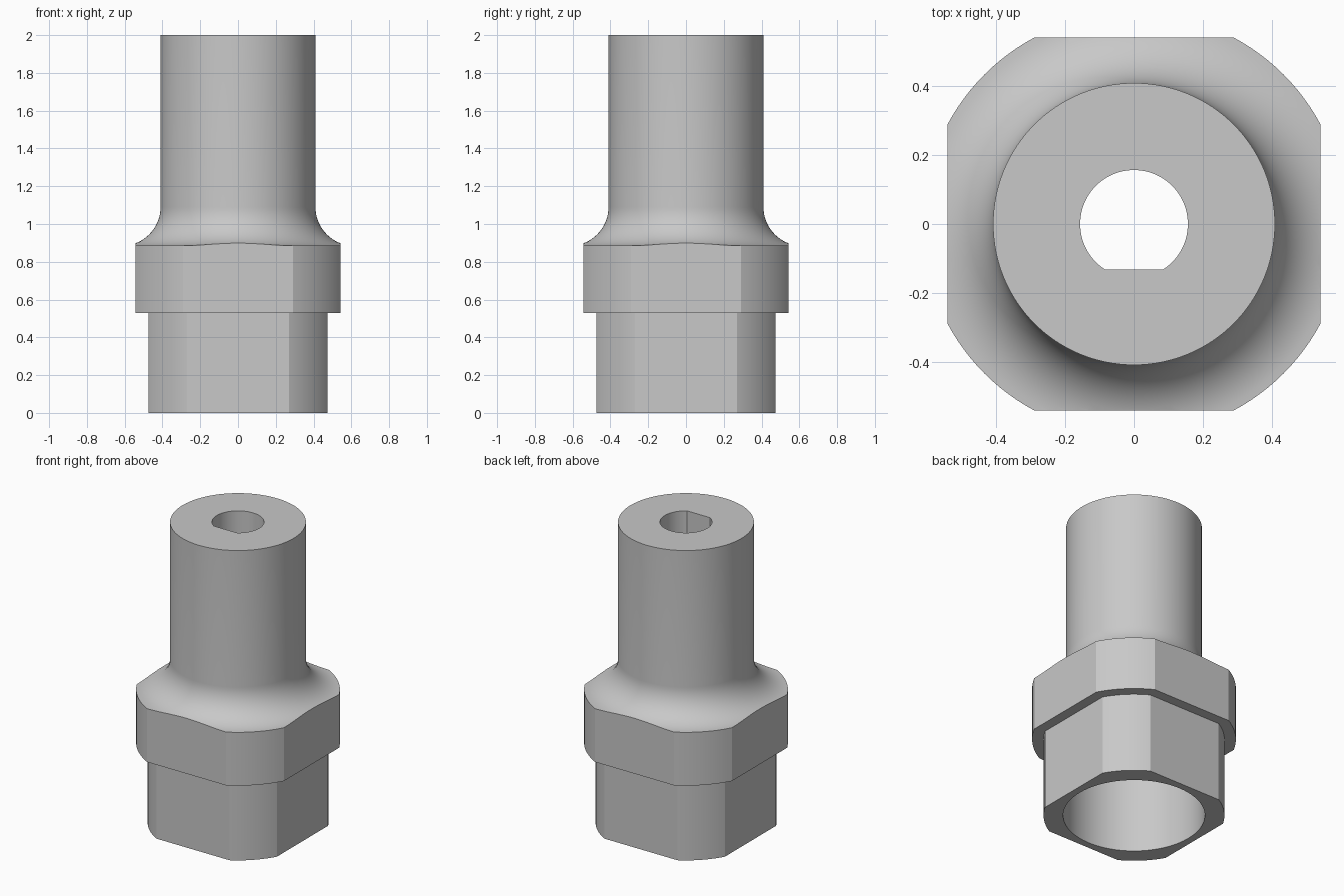
import bpy, bmesh
from math import cos, sin, pi, sqrt, asin

SEGMENTS = 128

cube = bpy.data.objects.get("Cube")
if cube:
    bpy.data.objects.remove(cube, do_unlink=True)

grey = bpy.data.materials.new("plain grey")
grey.use_nodes = True
colour = (0.58, 0.58, 0.58, 1)
grey.diffuse_color = colour
grey.node_tree.nodes["Principled BSDF"].inputs["Base Color"].default_value = colour


def make_object(name, bm):
    bmesh.ops.recalc_face_normals(bm, faces=bm.faces)
    mesh = bpy.data.meshes.new(name)
    bm.to_mesh(mesh)
    bm.free()
    mesh.materials.append(grey)
    obj = bpy.data.objects.new(name, mesh)
    bpy.context.collection.objects.link(obj)
    return obj


def lathe(name, profile):
    """Solid of revolution from (radius, height) pairs, capped at both ends."""
    bm = bmesh.new()
    rings = [[bm.verts.new((r * cos(2 * pi * i / SEGMENTS), r * sin(2 * pi * i / SEGMENTS), z))
              for i in range(SEGMENTS)] for r, z in profile]
    for low, high in zip(rings, rings[1:]):
        for i in range(SEGMENTS):
            j = (i + 1) % SEGMENTS
            bm.faces.new((low[i], low[j], high[j], high[i]))
    bm.faces.new(rings[0][::-1])
    bm.faces.new(rings[-1])
    return make_object(name, bm)


def prism(name, outline, z0, z1):
    """Straight extrusion of an (x, y) outline."""
    bm = bmesh.new()
    base = bm.faces.new([bm.verts.new((x, y, z0)) for x, y in outline])
    top = bmesh.ops.extrude_face_region(bm, geom=[base])["geom"]
    for v in top:
        if isinstance(v, bmesh.types.BMVert):
            v.co.z = z1
    return make_object(name, bm)


def combine(body, tool, operation):
    mod = body.modifiers.new(operation, 'BOOLEAN')
    mod.operation = operation
    mod.solver = 'EXACT'
    mod.object = tool
    bpy.context.view_layer.objects.active = body
    bpy.ops.object.modifier_apply(modifier=mod.name)
    bpy.data.objects.remove(tool, do_unlink=True)


def square(half):
    return [(-half, -half), (half, -half), (half, half), (-half, half)]


# Round shaft flaring through a concave fillet into the collar
fillet = 0.205
collar_r, collar_top = 0.615, 0.885
flare = [(collar_r - fillet * sin(pi / 2 * i / 16),
          collar_top + fillet * (1 - cos(pi / 2 * i / 16))) for i in range(17)]
body = lathe("coupler_body", [(collar_r, 0.53)] + flare + [(0.41, 2.0)])
combine(body, prism("collar_flats", square(0.542), -0.5, 2.5), 'INTERSECT')

# Narrower lower socket with four flats
socket = lathe("socket", [(0.546, 0), (0.546, 0.7)])
combine(socket, prism("socket_flats", square(0.475), -0.5, 2.5), 'INTERSECT')
combine(body, socket, 'UNION')

# Wide round bore from below
combine(body, lathe("bore", [(0.428, -0.2), (0.428, 0.53)]), 'DIFFERENCE')

# D-shaped shaft hole with its flat at the front
hole_r, flat_y = 0.157, -0.132
start = -asin(-flat_y / hole_r)
span = pi - 2 * start
arc = [start + span * i / 72 for i in range(73)]
d_outline = [(hole_r * cos(a), hole_r * sin(a)) for a in arc]
combine(body, prism("shaft_hole", d_outline, 0.4, 2.3), 'DIFFERENCE')

# Smooth round walls, crisp edges
bpy.ops.object.select_all(action='DESELECT')
body.select_set(True)
bpy.context.view_layer.objects.active = body
bpy.ops.object.shade_smooth_by_angle(angle=pi / 9)
